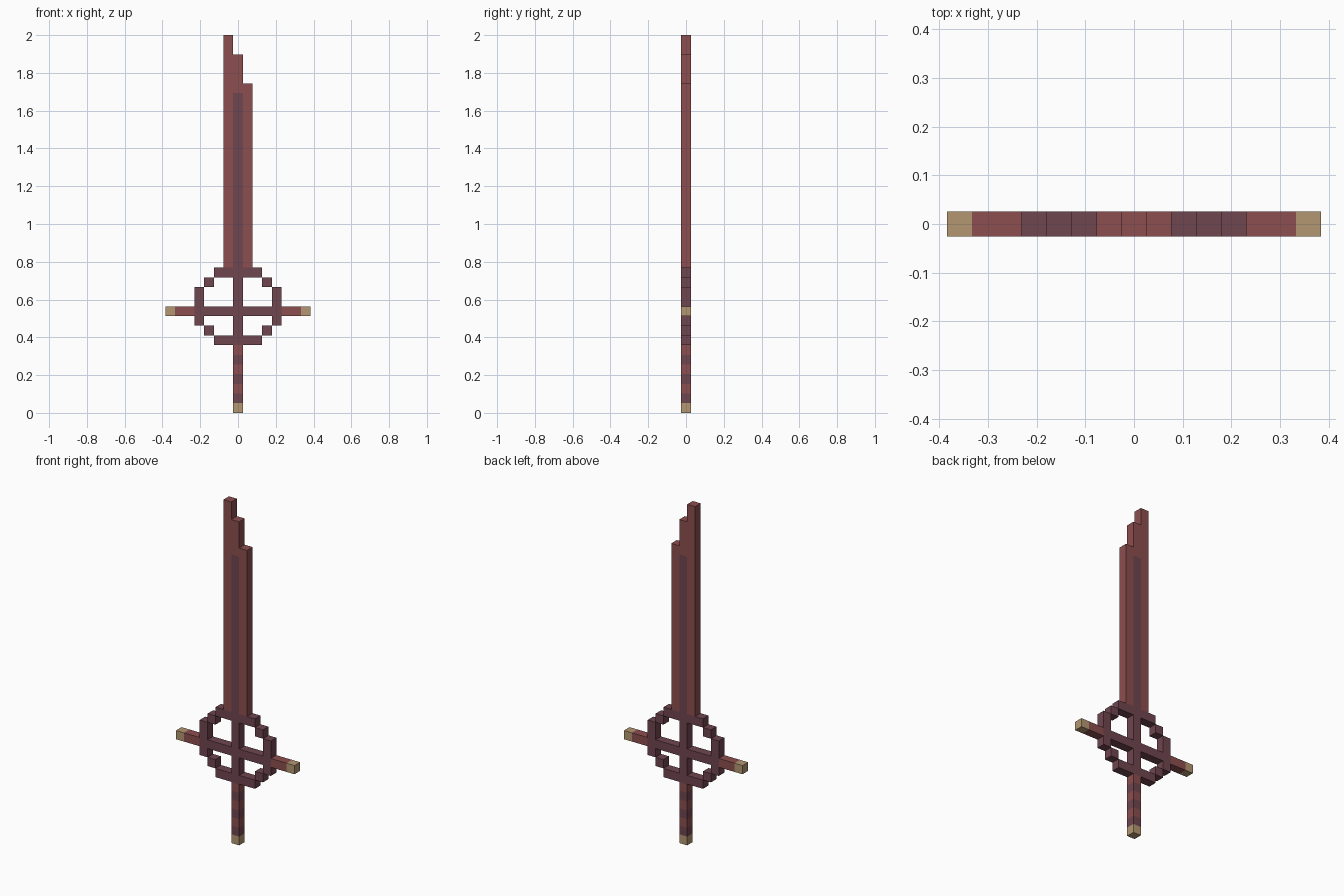
import bpy, bmesh

if "Cube" in bpy.data.objects:
    bpy.data.objects.remove(bpy.data.objects["Cube"])

U = 2 / 39          # one block of the stepped design
HALF = U / 2        # half thickness


def srgb(r, g, b):
    return tuple(((c / 255 + 0.055) / 1.055) ** 2.4 for c in (r, g, b)) + (1,)


RED, DARK, TAN = 0, 1, 2
materials = []
for name, col in (("blade red", (140, 78, 78)),
                  ("dark plum", (112, 70, 80)),
                  ("tan tip", (179, 151, 113))):
    m = bpy.data.materials.new(name)
    m.diffuse_color = srgb(*col)
    m.use_nodes = True
    m.node_tree.nodes["Principled BSDF"].inputs["Base Color"].default_value = m.diffuse_color
    materials.append(m)


def block(x0, x1, z0, z1, colour):
    """Cells x0..x1-1 by z0..z1-1; column 0 is the centre line."""
    return {(x, z): colour for x in range(x0, x1) for z in range(z0, z1)}


def mirrored(cells):
    return cells | {(-x, z): c for (x, z), c in cells.items()}


parts = {}
# Grip with alternating bands and a tan pommel
parts["pommel"] = block(0, 1, 0, 1, TAN)
parts["grip"] = {(0, z): DARK if z % 2 else RED for z in range(1, 7)}
# Stepped ring guard with a cross inside it
parts["ring_guard"] = mirrored(block(0, 3, 7, 8, DARK) | block(3, 4, 8, 9, DARK)
                               | block(4, 5, 9, 13, DARK) | block(3, 4, 13, 14, DARK)
                               | block(0, 3, 14, 15, DARK))
parts["ring_cross"] = mirrored(block(0, 1, 8, 14, DARK) | block(0, 4, 10, 11, DARK))
# Guard arms with tan tips
parts["guard_arms"] = mirrored(block(5, 7, 10, 11, RED) | block(7, 8, 10, 11, TAN))
# Blade with stepped tip and dark central groove stripe
parts["blade"] = (block(-1, 0, 15, 39, RED) | block(0, 1, 15, 33, DARK)
                  | block(0, 1, 33, 37, RED) | block(1, 2, 15, 34, RED))

solid = set().union(*parts.values())


def build(name, cells):
    bm = bmesh.new()

    def quad(points, colour):
        f = bm.faces.new([bm.verts.new(p) for p in points])
        f.material_index = colour

    for (x, z), c in cells.items():
        a, b, lo, hi = (x - 0.5) * U, (x + 0.5) * U, z * U, (z + 1) * U
        corners = [(a, lo), (b, lo), (b, hi), (a, hi)]
        quad([(px, -HALF, pz) for px, pz in corners], c)
        quad([(px, HALF, pz) for px, pz in reversed(corners)], c)
        # Side walls only where the neighbouring cell is empty
        for i, (dx, dz) in enumerate(((0, -1), (1, 0), (0, 1), (-1, 0))):
            if (x + dx, z + dz) not in solid:
                p, q = corners[i], corners[(i + 1) % 4]
                quad([(p[0], -HALF, p[1]), (p[0], HALF, p[1]),
                      (q[0], HALF, q[1]), (q[0], -HALF, q[1])], c)
    bmesh.ops.remove_doubles(bm, verts=bm.verts, dist=1e-5)
    # Merge flat areas of the same colour
    bmesh.ops.dissolve_limit(bm, angle_limit=0.01, verts=bm.verts,
                             edges=bm.edges, delimit={'MATERIAL'})
    mesh = bpy.data.meshes.new(name)
    for m in materials:
        mesh.materials.append(m)
    bm.to_mesh(mesh)
    bm.free()
    bpy.context.collection.objects.link(bpy.data.objects.new(name, mesh))


for name, cells in parts.items():
    build(name, cells)
